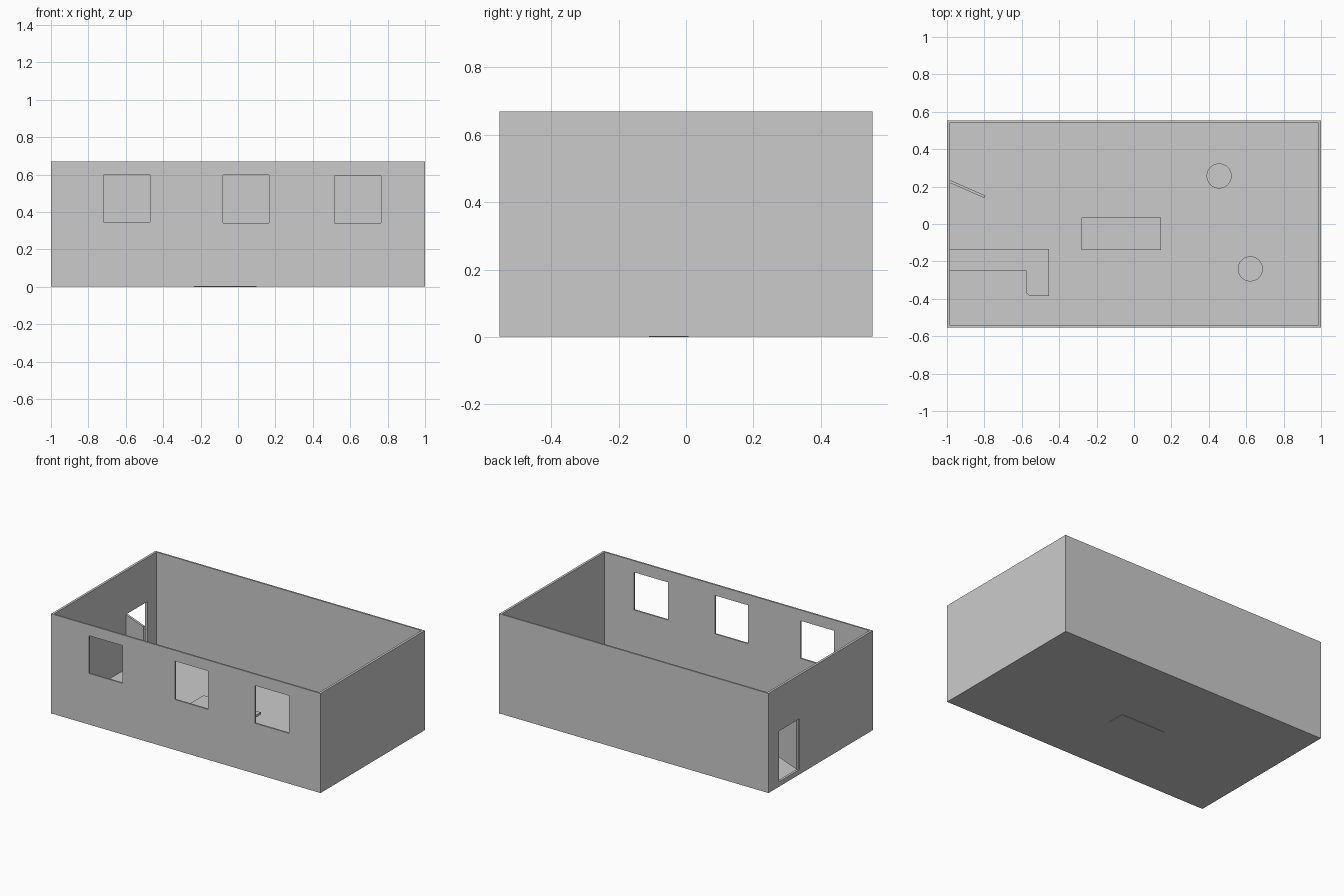
import bpy, bmesh
from math import atan2, hypot
from mathutils import Vector

if "Cube" in bpy.data.objects:
    bpy.data.objects.remove(bpy.data.objects["Cube"])


def mesh_object(name, bm):
    bmesh.ops.recalc_face_normals(bm, faces=bm.faces)
    me = bpy.data.meshes.new(name)
    bm.to_mesh(me)
    bm.free()
    ob = bpy.data.objects.new(name, me)
    bpy.context.collection.objects.link(ob)
    return ob


def box(name, lo, hi):
    lo, hi = Vector(lo), Vector(hi)
    bm = bmesh.new()
    bmesh.ops.create_cube(bm, size=1)
    bmesh.ops.scale(bm, vec=hi - lo, verts=bm.verts)
    bmesh.ops.translate(bm, vec=(lo + hi) / 2, verts=bm.verts)
    return mesh_object(name, bm)


def prism(name, outline, z0, z1):
    bm = bmesh.new()
    face = bm.faces.new([bm.verts.new((x, y, z0)) for x, y in outline])
    top = bmesh.ops.extrude_face_region(bm, geom=[face])["geom"]
    if face.is_valid is False or len(bm.faces) < len(outline) + 2:
        bm.faces.new([v for v in bm.verts if v.co.z == z0][:len(outline)])
    bmesh.ops.translate(bm, vec=(0, 0, z1 - z0),
                        verts=[v for v in top if isinstance(v, bmesh.types.BMVert)])
    return mesh_object(name, bm)


def cut(target, cutter):
    cutter.hide_render = True
    cutter.hide_set(True)
    mod = target.modifiers.new(cutter.name, 'BOOLEAN')
    mod.operation = 'DIFFERENCE'
    mod.solver = 'EXACT'
    mod.object = cutter


# room shell: floor and four walls
room = box("room_walls_and_floor", (-1, -0.553, 0.002), (1, 0.553, 0.67))
cut(room, box("room_hollow_cutter", (-0.984, -0.542, 0.01), (0.984, 0.542, 0.8)))

# three front windows
for i, (x0, x1, z0, z1) in enumerate([(-0.72, -0.47, 0.345, 0.598),
                                      (-0.08, 0.165, 0.34, 0.598),
                                      (0.515, 0.765, 0.34, 0.593)]):
    cut(room, box(f"window_cutter_{i + 1}", (x0, -0.6, z0), (x1, -0.5, z1)))

# doorway in the left wall
cut(room, box("doorway_cutter", (-1.05, 0.225, 0.035), (-0.95, 0.444, 0.375)))

# door swung open into the room
hinge, tip = Vector((-0.99, 0.23, 0)), Vector((-0.797, 0.145, 0))
swing = tip - hinge
door = box("open_door", (0, -0.007, 0.035), (hypot(swing.x, swing.y), 0.007, 0.372))
door.location = hinge
door.rotation_euler.z = atan2(swing.y, swing.x)

# L-shaped counter against the left wall
prism("corner_counter",
      [(-0.985, -0.25), (-0.575, -0.25), (-0.575, -0.37), (-0.555, -0.385),
       (-0.455, -0.385), (-0.455, -0.135), (-0.985, -0.135)], 0.008, 0.095)

# low central table: slab on an inset block
box("table_top", (-0.28, -0.138, 0.076), (0.145, 0.035, 0.091))
box("table_base", (-0.235, -0.11, 0), (0.1, 0.007, 0.078))

# round stools
for i, (x, y) in enumerate([(0.455, 0.257), (0.622, -0.24)]):
    bpy.ops.mesh.primitive_cylinder_add(vertices=32, radius=0.067, depth=0.082,
                                        location=(x, y, 0.049))
    bpy.context.object.name = f"round_stool_{i + 1}"
    bpy.ops.object.shade_smooth_by_angle()
